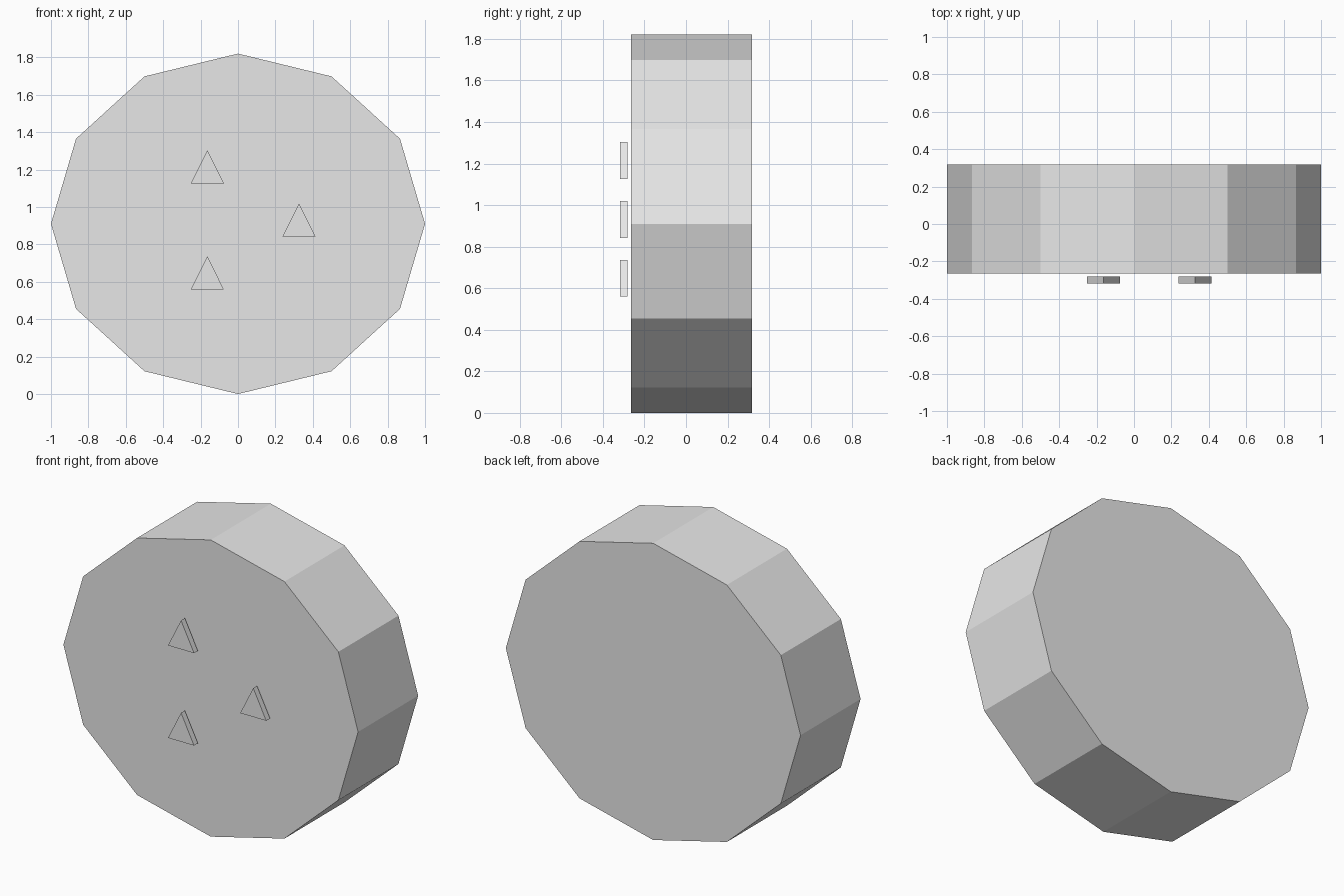
import bpy
import bmesh
from math import cos, sin, tau

cube = bpy.data.objects.get("Cube")
if cube:
    bpy.data.objects.remove(cube, do_unlink=True)

grey = bpy.data.materials.new("light_grey")
grey.use_nodes = True
grey.diffuse_color = (0.8, 0.8, 0.8, 1)
grey.node_tree.nodes["Principled BSDF"].inputs["Base Color"].default_value = (0.8, 0.8, 0.8, 1)


def prism(name, sides, centre, radii, front, back, turn=0.0):
    """Flat-shaded prism along y with an elliptical polygon section in x and z."""
    bm = bmesh.new()
    angles = [turn + tau * i / sides for i in range(sides)]
    ring = [bm.verts.new((centre[0] + radii[0] * cos(a), front,
                          centre[1] + radii[1] * sin(a))) for a in angles]
    face = bm.faces.new(ring)
    result = bmesh.ops.extrude_face_region(bm, geom=[face], use_keep_orig=True)
    moved = [g for g in result["geom"] if isinstance(g, bmesh.types.BMVert)]
    bmesh.ops.translate(bm, verts=moved, vec=(0, back - front, 0))
    bmesh.ops.recalc_face_normals(bm, faces=bm.faces)
    mesh = bpy.data.meshes.new(name)
    bm.to_mesh(mesh)
    bm.free()
    mesh.materials.append(grey)
    obj = bpy.data.objects.new(name, mesh)
    bpy.context.collection.objects.link(obj)
    return obj


# Twelve-sided body
prism("drum_body", 12, (0, 0.91), (1, 0.91), -0.264, 0.318)

# Three triangular studs floating just ahead of the front face
studs = {"left_stud": (0.326, 0.901),
         "upper_right_stud": (-0.164, 1.185),
         "lower_right_stud": (-0.164, 0.618)}
for name, centre in studs.items():
    prism(name, 3, centre, (0.102, 0.118), -0.318, -0.281, tau / 4)
